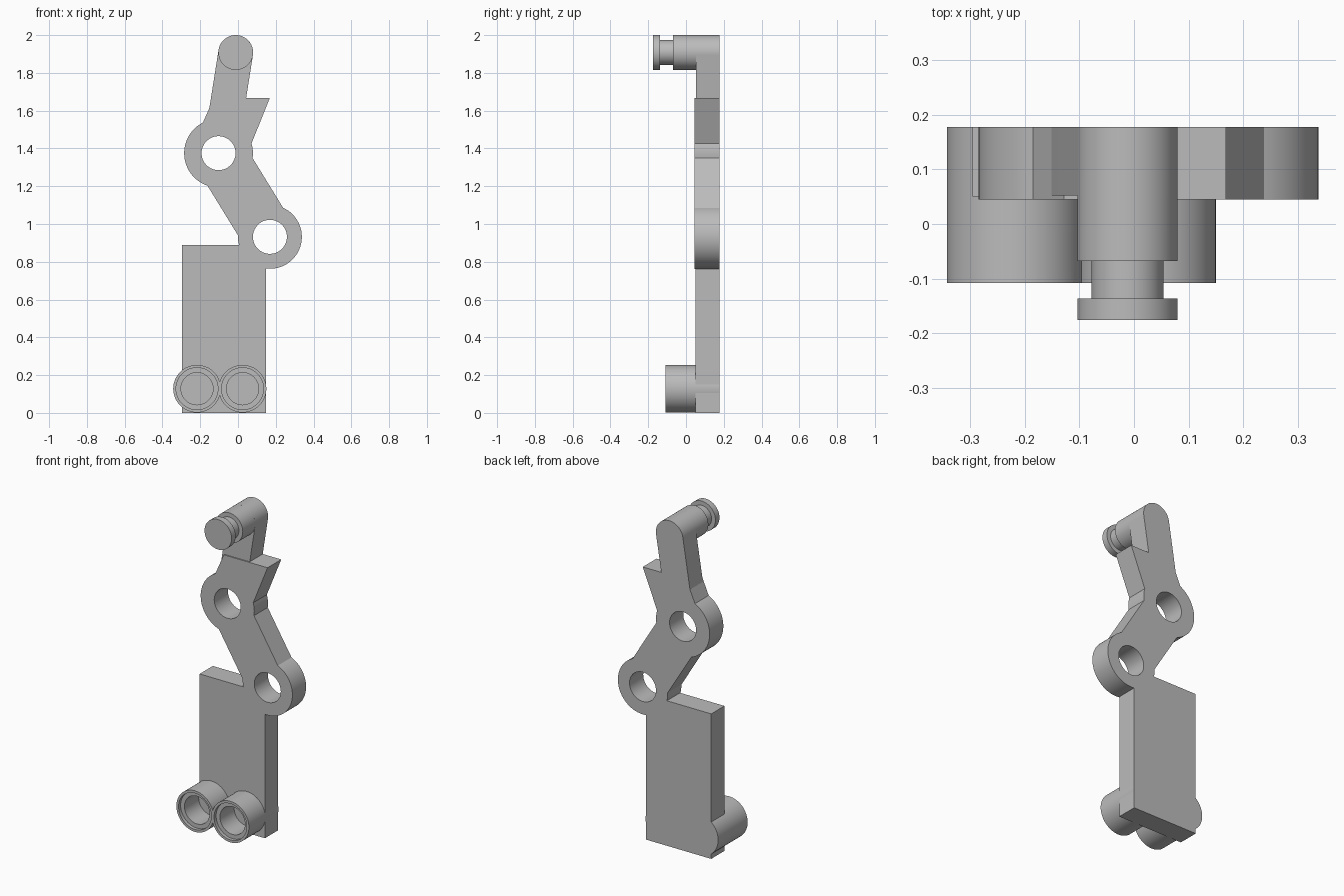
import bpy, bmesh, math
from mathutils import Vector

cube = bpy.data.objects.get("Cube")
if cube:
    bpy.data.objects.remove(cube, do_unlink=True)

grey = bpy.data.materials.new("plain_grey")
grey.use_nodes = True
COLOUR = (0.5, 0.5, 0.5, 1)
grey.diffuse_color = COLOUR
grey.node_tree.nodes["Principled BSDF"].inputs["Base Color"].default_value = COLOUR

BACK = 0.178


def finish(name, bm):
    """Turn a bmesh into a smooth-by-angle object."""
    bmesh.ops.remove_doubles(bm, verts=bm.verts, dist=1e-5)
    bmesh.ops.recalc_face_normals(bm, faces=bm.faces)
    mesh = bpy.data.meshes.new(name)
    bm.to_mesh(mesh)
    bm.free()
    mesh.materials.append(grey)
    obj = bpy.data.objects.new(name, mesh)
    bpy.context.collection.objects.link(obj)
    return obj


def smooth(obj):
    bpy.ops.object.select_all(action="DESELECT")
    obj.select_set(True)
    bpy.context.view_layer.objects.active = obj
    bpy.ops.object.shade_smooth_by_angle(angle=math.radians(30))


def prism(name, outline, front, back=BACK):
    """Extrude an x-z outline along y."""
    bm = bmesh.new()
    face = bm.faces.new([bm.verts.new((x, front, z)) for x, z in outline])
    new = bmesh.ops.extrude_face_region(bm, geom=[face])["geom"]
    verts = [v for v in new if isinstance(v, bmesh.types.BMVert)]
    bmesh.ops.translate(bm, verts=verts, vec=(0, back - front, 0))
    return finish(name, bm)


def lathe(name, centre, profile, steps=64):
    """Spin a (radius, y) profile about an axis along y."""
    x, z = centre
    bm = bmesh.new()
    verts = [bm.verts.new((x + r, y, z)) for r, y in profile]
    edges = [bm.edges.new(pair) for pair in zip(verts, verts[1:])]
    bmesh.ops.spin(bm, geom=verts + edges, cent=(x, 0, z), axis=(0, 1, 0),
                   angle=math.tau, steps=steps)
    return finish(name, bm)


def arc(centre, radius, start, end):
    """Points on an arc, in degrees."""
    n = max(2, round(abs(end - start) / 5))
    angles = [math.radians(start + (end - start) * i / n) for i in range(n + 1)]
    return [(centre[0] + radius * math.cos(a), centre[1] + radius * math.sin(a))
            for a in angles]


def cut(obj, cutter):
    mod = obj.modifiers.new("hole", "BOOLEAN")
    mod.operation = "DIFFERENCE"
    mod.solver = "EXACT"
    mod.object = cutter
    bpy.context.view_layer.objects.active = obj
    bpy.ops.object.modifier_apply(modifier=mod.name)


# Pivot layout
lower, upper, knob = (0.169, 0.932), (-0.103, 1.375), (-0.012, 1.908)
LOW_R, UP_R, KNOB_R, HOLE_R, BAND = 0.169, 0.182, 0.092, 0.09, 0.14

# Base plate
base = prism("base_plate", [(-0.296, 0), (0.148, 0), (0.148, 0.89), (-0.296, 0.89)], 0.05)

# Bent link: two round bosses joined by a band, with a flat-topped spur
down = math.degrees(math.atan2(lower[1] - upper[1], lower[0] - upper[0]))
up = 66.7
low_a = 180 - math.degrees(math.asin(BAND / LOW_R))
up_a = math.degrees(math.asin(BAND / UP_R))
outline = arc(lower, LOW_R, down - low_a, down + low_a)
outline += arc(upper, UP_R, down + up_a, up - up_a)
outline += [(0.169, 1.668), (-0.128, 1.668)]
outline += arc(upper, UP_R, up + up_a, 360 + down - up_a)
link = prism("bent_link", outline, 0.045)

# Upper arm: round-ended bar leaning toward the knob
lean = Vector((-0.158, -1)).normalized()
side = Vector((-lean.y, lean.x)) * KNOB_R
foot = Vector(knob) + lean * 0.4
tilt = math.degrees(math.atan2(side.y, side.x))
arm = prism("upper_arm", arc(knob, KNOB_R, tilt, tilt + 180)
            + [tuple(foot - side), tuple(foot + side)], 0.052)

# Pivot holes
for centre, targets in ((lower, (base, link)), (upper, (link,))):
    cutter = prism("hole_cutter", arc(centre, HOLE_R, 0, 355), -0.3, 0.4)
    cutter.hide_render = True
    for target in targets:
        cut(target, cutter)
    bpy.data.objects.remove(cutter, do_unlink=True)

# Grooved knob
pin = lathe("grooved_knob", knob, [
    (0, BACK), (KNOB_R, BACK), (KNOB_R, -0.068), (0.066, -0.068),
    (0.066, -0.137), (KNOB_R, -0.137), (KNOB_R, -0.176), (0, -0.176)])

# Pair of stepped sockets
sockets = [lathe(name, (x, 0.128), [
    (0, BACK), (0.126, BACK), (0.126, -0.108), (0.111, -0.108),
    (0.111, -0.088), (0.085, -0.088), (0.085, 0.05), (0, 0.05)])
    for name, x in (("right_socket", -0.217), ("left_socket", 0.024))]

for part in [base, link, arm, pin] + sockets:
    smooth(part)
